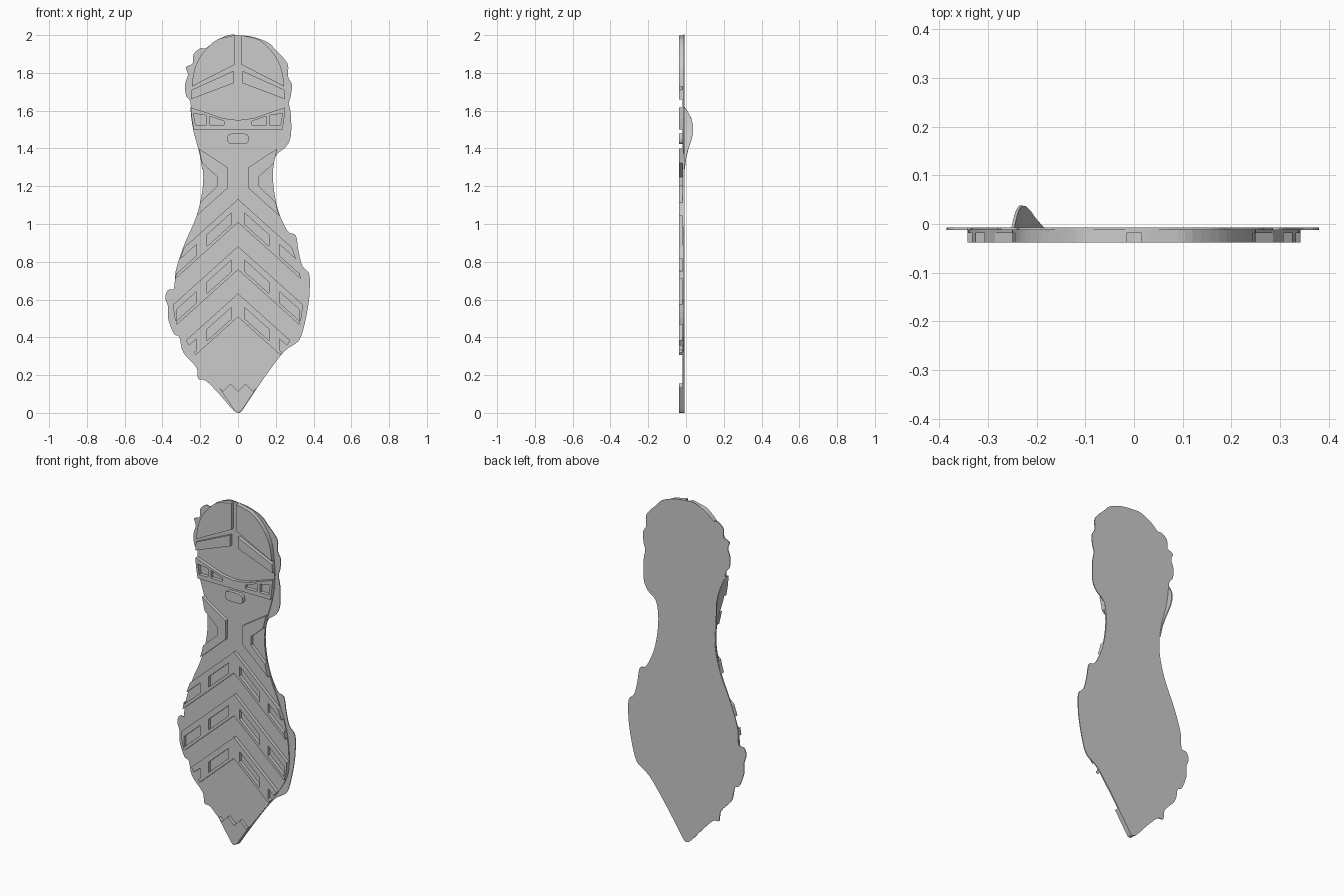
import bpy
import bmesh
from mathutils import Vector

cube = bpy.data.objects.get("Cube")
if cube:
    bpy.data.objects.remove(cube, do_unlink=True)

# Single flat rubber colour
rubber = bpy.data.materials.new("grey_rubber")
rubber.use_nodes = True
grey = (0.6, 0.6, 0.6, 1)
rubber.diffuse_color = grey
rubber.node_tree.nodes["Principled BSDF"].inputs["Base Color"].default_value = grey


def smooth_loop(points, steps=4):
    """Closed Catmull-Rom curve through the outline points."""
    pts = [Vector(p) for p in points]
    count = len(pts)
    result = []
    for i in range(count):
        a, b, c, d = (pts[(i + k - 1) % count] for k in range(4))
        for s in range(steps):
            t = s / steps
            result.append(0.5 * (2 * b + (c - a) * t + (2 * a - 5 * b + 4 * c - d) * t * t
                                 + (3 * b - a - 3 * c + d) * t ** 3))
    return result


def mirrored(points):
    return [(-x, z) for x, z in points]


def both_sides(points):
    return [points, mirrored(points)]


def symmetric(points):
    """Complete a right-hand half outline across the centre line."""
    return points + [(-x, z) for x, z in reversed(points) if x > 0]


def prisms(name, outlines, y_front, y_back):
    """Extrude front-view outlines between two depths."""
    bm = bmesh.new()
    for outline in outlines:
        front = [bm.verts.new((x, y_front, z)) for x, z in outline]
        back = [bm.verts.new((x, y_back, z)) for x, z in outline]
        bm.faces.new(front)
        bm.faces.new(back[::-1])
        for i in range(len(front)):
            j = (i + 1) % len(front)
            bm.faces.new((front[j], front[i], back[i], back[j]))
    bmesh.ops.recalc_face_normals(bm, faces=bm.faces)
    mesh = bpy.data.meshes.new(name)
    bm.to_mesh(mesh)
    bm.free()
    mesh.materials.append(rubber)
    obj = bpy.data.objects.new(name, mesh)
    bpy.context.collection.objects.link(obj)
    return obj


def activate(obj):
    bpy.ops.object.select_all(action="DESELECT")
    obj.select_set(True)
    bpy.context.view_layer.objects.active = obj


def apply_boolean(obj, tool, operation):
    activate(obj)
    mod = obj.modifiers.new("cut", "BOOLEAN")
    mod.operation = operation
    mod.solver = "EXACT"
    mod.object = tool
    bpy.ops.object.modifier_apply(modifier=mod.name)
    tool.hide_render = True
    bpy.data.objects.remove(tool, do_unlink=True)


# Thin backing plate with its irregular edge
plate_outline = [
    (0, 2), (.08, 1.99), (.16, 1.96), (.2, 1.92), (.24, 1.88), (.265, 1.84), (.265, 1.78),
    (.285, 1.74), (.28, 1.68), (.27, 1.64), (.28, 1.58), (.28, 1.47), (.255, 1.41),
    (.2, 1.36), (.185, 1.26), (.195, 1.15), (.22, 1.05), (.265, .96), (.305, .94),
    (.32, .86), (.34, .78), (.375, .74), (.38, .68), (.375, .59), (.35, .46), (.32, .38),
    (.25, .33), (.17, .23), (.06, .07), (.02, .01), (0, 0),
    (-.03, .02), (-.1, .1), (-.17, .17), (-.21, .18), (-.22, .24), (-.29, .32), (-.31, .4),
    (-.34, .42), (-.37, .5), (-.37, .56), (-.385, .61), (-.37, .65), (-.335, .66),
    (-.33, .75), (-.285, .89), (-.22, 1.04), (-.185, 1.18), (-.185, 1.29), (-.205, 1.39),
    (-.235, 1.5), (-.25, 1.64), (-.275, 1.68), (-.28, 1.74), (-.265, 1.79), (-.275, 1.83),
    (-.24, 1.85), (-.235, 1.9), (-.2, 1.93), (-.17, 1.93), (-.12, 1.97), (-.05, 2)]
prisms("backing_plate", [smooth_loop(plate_outline)], -.0125, -.0075)

# Inner sole layer with a clean symmetric outline
sole_outline = smooth_loop(symmetric([
    (0, 2), (.06, 1.99), (.12, 1.97), (.19, 1.9), (.23, 1.82), (.245, 1.72), (.25, 1.62),
    (.235, 1.5), (.205, 1.39), (.185, 1.28), (.19, 1.17), (.22, 1.04), (.28, .89),
    (.325, .75), (.342, .6), (.325, .47), (.24, .33), (.13, .18), (.05, .06), (0, 0)]))
prisms("sole_layer", [sole_outline], -.018, -.011)

# Tread pads, drawn wider than the sole and then trimmed to it
SLOPE = .9
REACH = .45
BANDS = [1.07 - .25 * i for i in range(3)]


def slanted(x0, x1, centre, half):
    """Strip parallel to the chevrons, between two x positions."""
    return [(x0, centre + half - SLOPE * x0), (x1, centre + half - SLOPE * x1),
            (x1, centre - half - SLOPE * x1), (x0, centre - half - SLOPE * x0)]


def chevron(centre, half):
    top, bottom = centre + half, centre - half
    drop = SLOPE * REACH
    return [(0, top), (REACH, top - drop), (REACH, bottom - drop),
            (0, bottom), (-REACH, bottom - drop), (-REACH, top - drop)]


def zigzag(z, width=.2, teeth=5):
    step = width / teeth
    return [(i * step, z + (.02 if i % 2 else -.02)) for i in range(-teeth, teeth + 1)]


pads = [chevron(c, .062) for c in BANDS]
# heel halves, heel strips and waist frames
pads += both_sides([(.015, 2.1), (.4, 2.1), (.4, 1.64), (.25, 1.725), (.015, 1.845)])
pads += both_sides([(.025, 1.81), (.4, 1.64), (.4, 1.6), (.25, 1.66), (.025, 1.745)])
pads += both_sides([(.3, 1.46), (.055, 1.3), (.055, 1.19), (.3, .97),
                    (.3, 1.02), (.11, 1.2), (.11, 1.25), (.3, 1.42)])
# cross band under the heel and the small oval
pads.append(symmetric([(0, 1.55), (.08, 1.56), (.3, 1.635), (.3, 1.5), (0, 1.5)]))
pads.append(smooth_loop(symmetric([(.035, 1.478), (.055, 1.465), (.055, 1.437), (.035, 1.424)])))
# toe frame, zigzag strip and toe tip
pads.append(symmetric([(0, .31), (.085, .31), (.2, .1), (.13, .19), (0, .275)]))
pads.append(zigzag(.19) + zigzag(.135)[::-1])
pads.append(zigzag(.085) + [(.2, -.1), (-.2, -.1)])

tread = prisms("tread", [sole_outline], -.038, -.015)
apply_boolean(tread, prisms("pad_cutter", pads, -.1, .1), "INTERSECT")

# Slots through the chevrons and windows in the heel band
slots = []
for centre in BANDS:
    slots += both_sides(slanted(.035, .165, centre - .01, .03))
    slots += both_sides(slanted(.22, .325, centre - .01, .03))
slots += both_sides([(.075, 1.525), (.075, 1.545), (.15, 1.57), (.15, 1.525)])
slots += both_sides([(.168, 1.525), (.168, 1.575), (.235, 1.585), (.225, 1.525)])
apply_boolean(tread, prisms("slot_cutter", slots, -.1, .1), "DIFFERENCE")

# Curved fin rising behind the right edge of the arch
fin_stations = [(1.62, -.249, -.008), (1.59, -.247, .012), (1.56, -.244, .028),
                (1.52, -.238, .038), (1.48, -.23, .037), (1.44, -.219, .027),
                (1.4, -.208, .013), (1.35, -.196, .001), (1.29, -.187, -.007)]
bm = bmesh.new()
rows = []
for z, x, height in fin_stations:
    lean = (height + .01) * .12
    rows.append([bm.verts.new(p) for p in (
        (x, -.011, z), (x + lean / 2, (height - .011) / 2, z), (x + lean, height, z))])
for a, b in zip(rows, rows[1:]):
    for k in range(2):
        bm.faces.new((a[k], a[k + 1], b[k + 1], b[k]))
bmesh.ops.recalc_face_normals(bm, faces=bm.faces)
fin_mesh = bpy.data.meshes.new("arch_fin")
bm.to_mesh(fin_mesh)
bm.free()
fin_mesh.materials.append(rubber)
fin = bpy.data.objects.new("arch_fin", fin_mesh)
bpy.context.collection.objects.link(fin)
thickness = fin.modifiers.new("thickness", "SOLIDIFY")
thickness.thickness = .006
thickness.offset = 0
activate(fin)
bpy.ops.object.modifier_apply(modifier=thickness.name)
bpy.ops.object.shade_smooth_by_angle()
